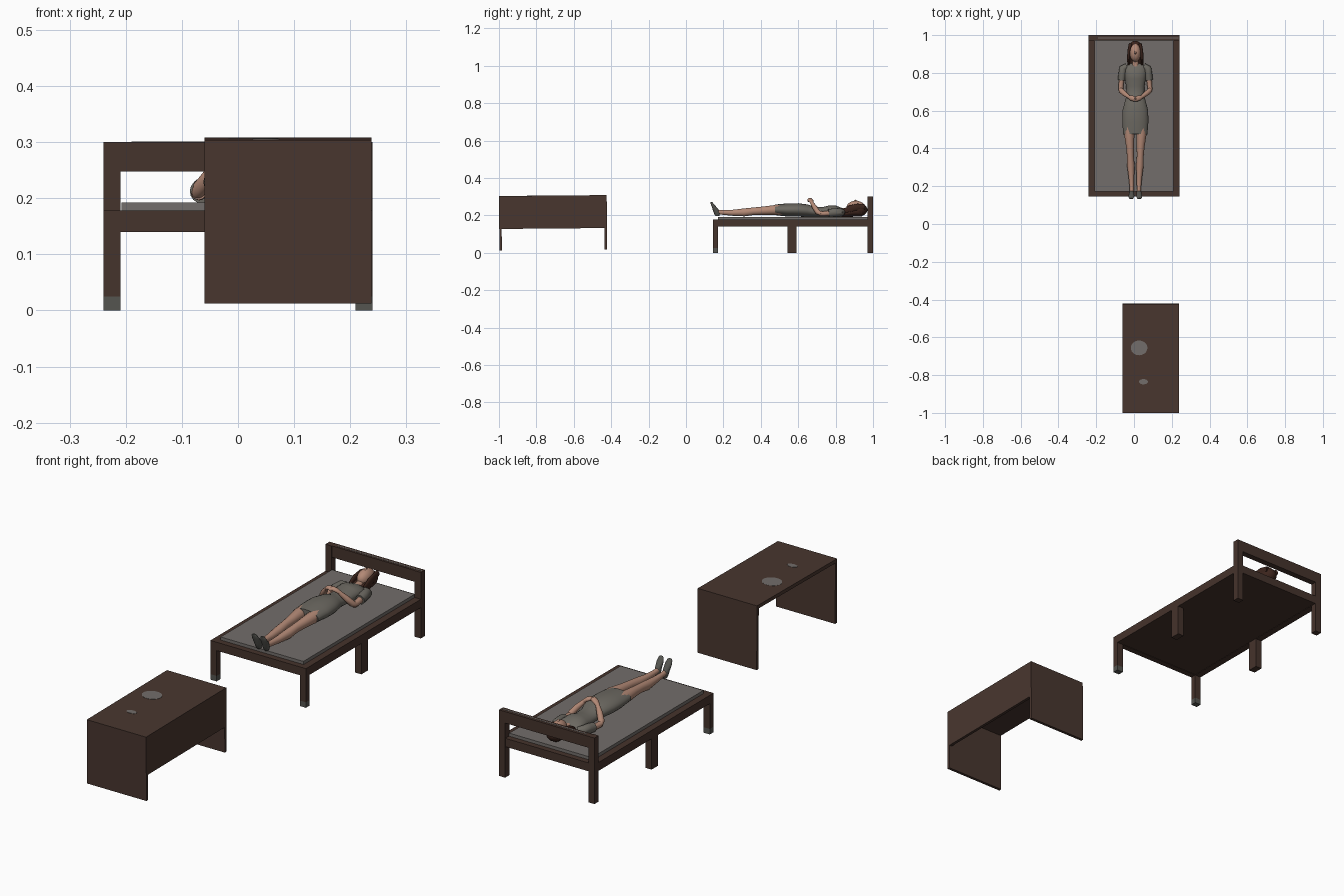
import bpy, bmesh, math
from mathutils import Matrix, Vector


def colour(name, rgb):
    m = bpy.data.materials.new(name)
    m.diffuse_color = (*rgb, 1)
    return m


DESK = colour("desk brown", (0.066, 0.037, 0.028))
WOOD = colour("bed brown", (0.060, 0.033, 0.025))
SHEET = colour("mattress grey", (0.17, 0.155, 0.145))
DRESS = colour("dress grey", (0.15, 0.14, 0.12))
SKIN = colour("skin", (0.45, 0.25, 0.18))
HAIR = colour("hair brown", (0.045, 0.018, 0.012))
SHOE = colour("shoe grey", (0.09, 0.09, 0.08))


def finish(name, bm, mat, smooth=None, matrix=None):
    if matrix:
        bm.transform(matrix)
    bmesh.ops.recalc_face_normals(bm, faces=bm.faces)
    me = bpy.data.meshes.new(name)
    bm.to_mesh(me)
    bm.free()
    me.materials.append(mat)
    ob = bpy.data.objects.new(name, me)
    bpy.context.collection.objects.link(ob)
    if smooth:
        bpy.ops.object.select_all(action='DESELECT')
        ob.select_set(True)
        bpy.context.view_layer.objects.active = ob
        bpy.ops.object.shade_smooth_by_angle(angle=math.radians(smooth))
    return ob


def box(name, x, y, z, mat, matrix=None):
    """Box from (min, max) ranges."""
    bm = bmesh.new()
    bmesh.ops.create_cube(bm, size=1)
    for v in bm.verts:
        v.co = [r[0] + (c + 0.5) * (r[1] - r[0]) for c, r in zip(v.co, (x, y, z))]
    return finish(name, bm, mat, None, matrix)


def ball(name, centre, radii, mat):
    bm = bmesh.new()
    bmesh.ops.create_uvsphere(bm, u_segments=20, v_segments=14, radius=1)
    m = Matrix.Translation(centre) @ Matrix.Diagonal((*radii, 1))
    return finish(name, bm, mat, 60, m)


def disc(name, centre, radii, mat):
    bm = bmesh.new()
    bmesh.ops.create_cone(bm, cap_ends=True, segments=28, radius1=1, radius2=1, depth=1)
    m = Matrix.Translation(centre) @ Matrix.Diagonal((*radii, 1))
    return finish(name, bm, mat, None, m)


def loft(name, rings, mat, hint=(0, 0, 1), n=16):
    """Tube through rings of (x, y, z, half width, half height)."""
    bm = bmesh.new()
    pts = [Vector(r[:3]) for r in rings]
    loops = []
    for i, r in enumerate(rings):
        t = (pts[min(i + 1, len(pts) - 1)] - pts[max(i - 1, 0)]).normalized()
        side = t.cross(Vector(hint)).normalized()
        up = side.cross(t)
        loops.append([bm.verts.new(pts[i] + side * r[3] * math.cos(a) + up * r[4] * math.sin(a))
                      for a in (2 * math.pi * k / n for k in range(n))])
    for a, b in zip(loops, loops[1:]):
        for k in range(n):
            bm.faces.new((a[k], a[(k + 1) % n], b[(k + 1) % n], b[k]))
    bm.faces.new(loops[0])
    bm.faces.new(loops[-1])
    return finish(name, bm, mat, 50)


# Desk, very slightly tilted
tilt = (Matrix.Translation((0.09, -0.712, 0.305)) @ Matrix.Rotation(math.radians(0.5), 4, 'X')
        @ Matrix.Translation((-0.09, 0.712, -0.305)))
box("desk_top", (-0.06, 0.238), (-1.0, -0.424), (0.29, 0.306), DESK, tilt)
box("desk_front_end", (-0.06, 0.238), (-1.0, -0.987), (0.015, 0.29), DESK, tilt)
box("desk_back_end", (-0.06, 0.238), (-0.437, -0.424), (0.015, 0.29), DESK, tilt)
box("desk_side_panel", (0.225, 0.238), (-0.987, -0.437), (0.13, 0.29), DESK, tilt)
disc("desk_round_plate", (0.027, -0.656, 0.306), (0.044, 0.039, 0.003), SHEET)
disc("desk_small_plate", (0.05, -0.835, 0.3045), (0.024, 0.014, 0.003), SHEET)

# Bed frame
box("bed_base", (-0.21, 0.21), (0.17, 0.975), (0.142, 0.174), WOOD)
box("foot_rail", (-0.21, 0.21), (0.145, 0.172), (0.14, 0.178), WOOD)
box("head_rail", (-0.21, 0.21), (0.972, 0.998), (0.14, 0.178), WOOD)
box("headboard_rail", (-0.21, 0.21), (0.972, 1.0), (0.248, 0.30), WOOD)
box("headboard_strip", (-0.19, 0.235), (0.982, 0.988), (0.299, 0.301), SHEET)
for s, side in ((-1, "left"), (1, "right")):
    xr = sorted((s * 0.209, s * 0.24))
    box(side + "_rail", xr, (0.172, 0.972), (0.14, 0.178), WOOD)
    box(side + "_front_leg", xr, (0.145, 0.172), (0.025, 0.178), WOOD)
    box(side + "_front_foot", xr, (0.145, 0.172), (0, 0.025), SHOE)
    box(side + "_middle_leg", xr, (0.543, 0.59), (0, 0.14), WOOD)
    box(side + "_head_post", xr, (0.97, 1.0), (0, 0.30), WOOD)
box("mattress", (-0.208, 0.208), (0.172, 0.972), (0.174, 0.192), SHEET)

# Reclining woman: dress
CX = 0.007
loft("dress", [(CX, y, z, w, h) for y, z, w, h in (
    (0.85, 0.213, 0.026, 0.016), (0.832, 0.215, 0.060, 0.024), (0.80, 0.220, 0.058, 0.032),
    (0.77, 0.221, 0.055, 0.033), (0.73, 0.217, 0.049, 0.027), (0.68, 0.220, 0.046, 0.028),
    (0.65, 0.225, 0.055, 0.033), (0.60, 0.229, 0.068, 0.036), (0.54, 0.229, 0.069, 0.035),
    (0.475, 0.230, 0.064, 0.028))], DRESS, n=24)

# Neck, head and hair
loft("neck", [(CX, 0.825, 0.222, 0.024, 0.018), (CX, 0.85, 0.222, 0.017, 0.017),
              (CX, 0.885, 0.228, 0.017, 0.018)], SKIN)
ball("head", (CX, 0.908, 0.242), (0.030, 0.050, 0.036), SKIN)
loft("nose", [(CX, 0.918, 0.274, 0.003, 0.003), (CX, 0.905, 0.280, 0.006, 0.005),
              (CX, 0.899, 0.274, 0.004, 0.003)], SKIN, n=8)
ball("hair_cap", (CX, 0.922, 0.230), (0.039, 0.048, 0.036), HAIR)
loft("long_hair", [(CX, 0.94, 0.220, 0.034, 0.025), (CX, 0.90, 0.220, 0.041, 0.027),
                   (CX, 0.86, 0.211, 0.042, 0.020), (CX, 0.825, 0.203, 0.036, 0.011)], HAIR)

for s, side in ((-1, "left"), (1, "right")):
    def pair(part, rings, mat, **kw):
        loft(side + "_" + part, [(CX + s * r[0], *r[1:]) for r in rings], mat, **kw)

    # Hair falling beside the face
    pair("hair_lock", [(0.024, 0.955, 0.245, 0.010, 0.014), (0.033, 0.92, 0.245, 0.008, 0.018),
                       (0.036, 0.88, 0.235, 0.008, 0.020), (0.036, 0.845, 0.222, 0.006, 0.012)], HAIR)
    # Sleeves, arms and folded hands
    pair("sleeve", [(0.045, 0.838, 0.217, 0.014, 0.016), (0.064, 0.825, 0.217, 0.021, 0.022),
                    (0.069, 0.79, 0.215, 0.021, 0.022), (0.073, 0.762, 0.212, 0.020, 0.021)], DRESS)
    pair("upper_arm", [(0.071, 0.775, 0.213, 0.014, 0.014), (0.076, 0.735, 0.209, 0.013, 0.013),
                       (0.077, 0.712, 0.210, 0.013, 0.013)], SKIN)
    pair("forearm", [(0.081, 0.722, 0.206, 0.010, 0.010), (0.074, 0.704, 0.218, 0.014, 0.014),
                     (0.055, 0.688, 0.243, 0.013, 0.013), (0.033, 0.672, 0.268, 0.009, 0.009)], SKIN)
    pair("hand", [(0.037, 0.674, 0.266, 0.008, 0.008), (0.022, 0.668, 0.278, 0.014, 0.009),
                  (0.006, 0.662, 0.284, 0.014, 0.010), (-0.006, 0.656, 0.278, 0.008, 0.007)], SKIN)
    # Legs and shoes
    pair("leg", [(0.032, 0.56, 0.229, 0.028, 0.028), (0.032, 0.475, 0.229, 0.027, 0.026),
                 (0.028, 0.41, 0.225, 0.021, 0.022), (0.026, 0.36, 0.222, 0.018, 0.020),
                 (0.024, 0.31, 0.216, 0.020, 0.021), (0.021, 0.25, 0.214, 0.015, 0.016),
                 (0.019, 0.19, 0.216, 0.011, 0.012), (0.019, 0.168, 0.218, 0.011, 0.013)], SKIN)
    pair("shoe", [(0.019, 0.168, 0.196, 0.009, 0.009), (0.019, 0.168, 0.208, 0.013, 0.016),
                  (0.020, 0.159, 0.228, 0.014, 0.015), (0.021, 0.146, 0.250, 0.016, 0.009),
                  (0.022, 0.137, 0.266, 0.012, 0.006), (0.022, 0.134, 0.272, 0.006, 0.003)],
         SHOE, hint=(0, 1, 0))
